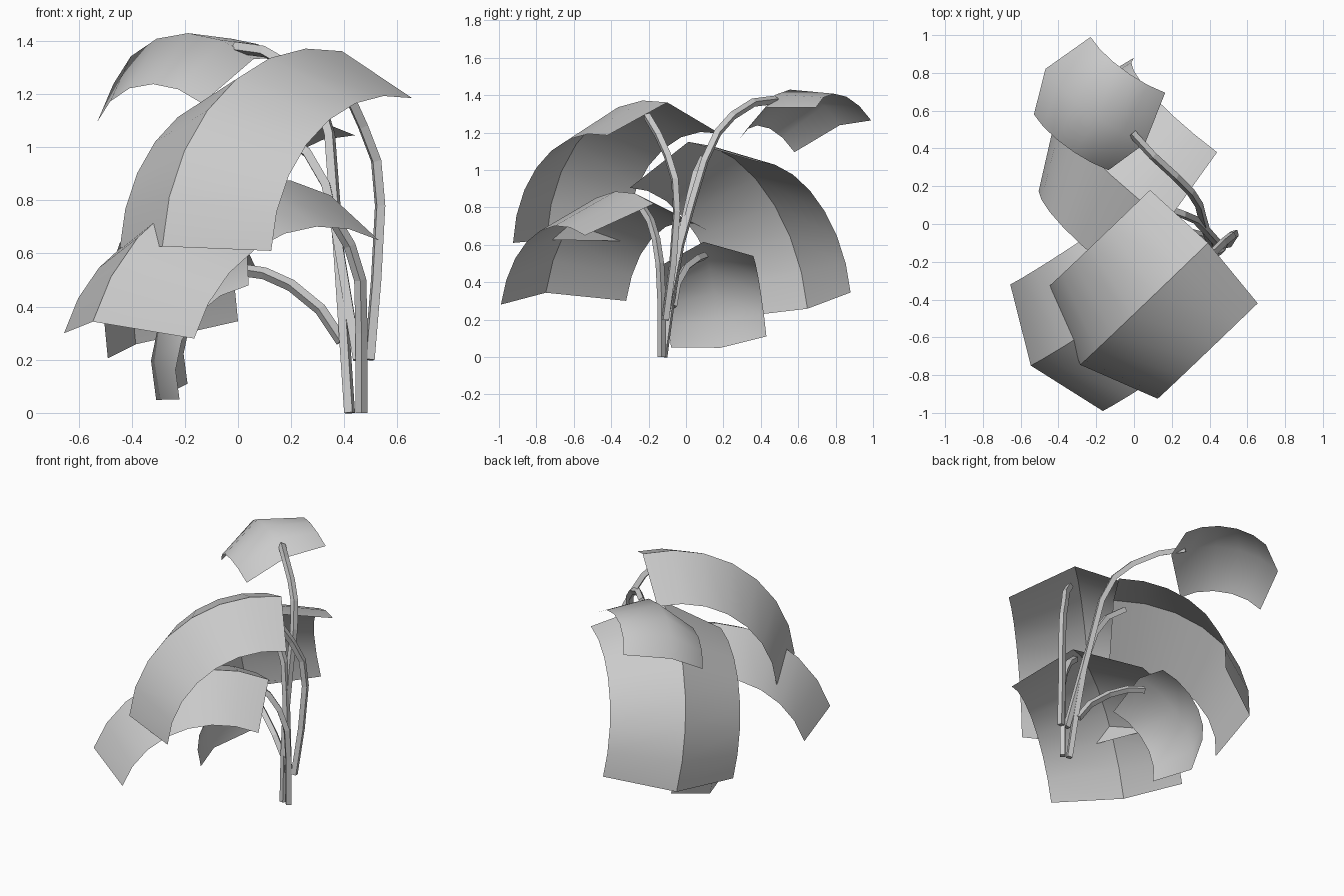
import bpy, bmesh, math
from mathutils import Vector

cube = bpy.data.objects.get("Cube")
if cube:
    bpy.data.objects.remove(cube, do_unlink=True)

# One plain grey for the whole plant
grey = bpy.data.materials.new("plain_grey")
grey.use_nodes = True
grey.diffuse_color = (0.6, 0.6, 0.6, 1)
grey.node_tree.nodes["Principled BSDF"].inputs["Base Color"].default_value = (0.6, 0.6, 0.6, 1)

BEND = math.radians(96)   # how far each leaf droops from base to tip
FOLD = 0.42               # ridge height relative to the half width
STEM_RADIUS = 0.023


def leaf(name, base, tip, half, segments, crease):
    """Sheet folded along its ridge and bent round an arc; base and tip lie midway between the edges."""
    base, tip, half = Vector(base), Vector(tip), Vector(half)
    chord = tip - base
    along = chord.normalized()
    normal = half.cross(along).normalized()
    if normal.z < 0:      # every leaf arches upward
        normal.negate()
        half.negate()
    radius = chord.length / (2 * math.sin(BEND / 2))
    centre = (base + tip) / 2 - normal * radius * math.cos(BEND / 2)
    height = half.length * FOLD
    bm = bmesh.new()
    rows = []
    for i in range(segments + 1):
        a = BEND * (i / segments - 0.5)
        out = normal * math.cos(a) + along * math.sin(a)
        edge = centre + out * radius
        rows.append([bm.verts.new(p) for p in (edge - half, edge + out * height, edge + half)])
    for r, s in zip(rows, rows[1:]):
        for k in range(2):
            bm.faces.new((r[k], r[k + 1], s[k + 1], s[k]))
    mesh = bpy.data.meshes.new(name)
    bm.to_mesh(mesh)
    bm.free()
    mesh.materials.append(grey)
    obj = bpy.data.objects.new(name, mesh)
    bpy.context.collection.objects.link(obj)
    bpy.ops.object.select_all(action='DESELECT')
    obj.select_set(True)
    bpy.context.view_layer.objects.active = obj
    bpy.ops.object.shade_smooth_by_angle(angle=math.radians(crease))


def stem(name, points):
    """Square tube along a path."""
    curve = bpy.data.curves.new(name, 'CURVE')
    curve.dimensions = '3D'
    curve.bevel_depth = STEM_RADIUS
    curve.bevel_resolution = 0
    curve.use_fill_caps = True
    line = curve.splines.new('POLY')
    line.points.add(len(points) - 1)
    for point, co in zip(line.points, points):
        point.co = (*co, 1)
    line.use_smooth = False
    curve.materials.append(grey)
    bpy.context.collection.objects.link(bpy.data.objects.new(name, curve))


# Large leaves with a sharp ridge
leaf("front_upper_leaf", (0.37, -0.12, 1.19), (-0.16, -0.625, 0.615), (0.285, -0.30, -0.005), 7, 30)
leaf("front_lower_leaf", (0.285, -0.205, 0.66), (-0.41, -0.655, 0.29), (0.245, -0.335, -0.01), 7, 30)
leaf("back_leaf", (0.195, 0.04, 0.975), (-0.245, 0.54, 0.275), (0.245, 0.34, 0.07), 7, 30)

# Small leaves with a soft ridge
leaf("top_leaf", (0.015, 0.49, 1.25), (-0.38, 0.785, 1.18), (0.15, 0.205, 0.085), 5, 80)
leaf("low_leaf", (0.055, 0.105, 0.51), (-0.205, 0.175, 0.08), (0.015, 0.255, 0.03), 5, 80)

# Stems rising from the ground
stem("top_leaf_stem", [(0.42, -0.12, 0), (0.40, -0.08, 0.3), (0.38, -0.03, 0.6), (0.36, 0.04, 0.85),
                       (0.345, 0.10, 1.05), (0.30, 0.17, 1.2), (0.22, 0.25, 1.29),
                       (0.10, 0.36, 1.36), (-0.01, 0.48, 1.375)])
stem("front_lower_stem", [(0.465, -0.13, 0), (0.465, -0.13, 0.3), (0.46, -0.14, 0.5),
                          (0.42, -0.16, 0.63), (0.36, -0.19, 0.73), (0.27, -0.24, 0.81)])

# Branches
stem("front_upper_stem", [(0.495, -0.11, 0.2), (0.52, -0.07, 0.5), (0.535, -0.05, 0.78), (0.52, -0.06, 0.95),
                          (0.47, -0.10, 1.08), (0.42, -0.15, 1.19), (0.34, -0.21, 1.29)])
stem("back_leaf_stem", [(0.45, -0.11, 0.2), (0.37, -0.02, 0.68), (0.33, 0.02, 0.86), (0.26, 0.05, 0.98),
                        (0.15, 0.09, 1.06)])
stem("low_leaf_stem", [(0.39, -0.07, 0.27), (0.31, -0.05, 0.39), (0.20, 0, 0.48),
                       (0.10, 0.06, 0.525), (0, 0.10, 0.54)])
